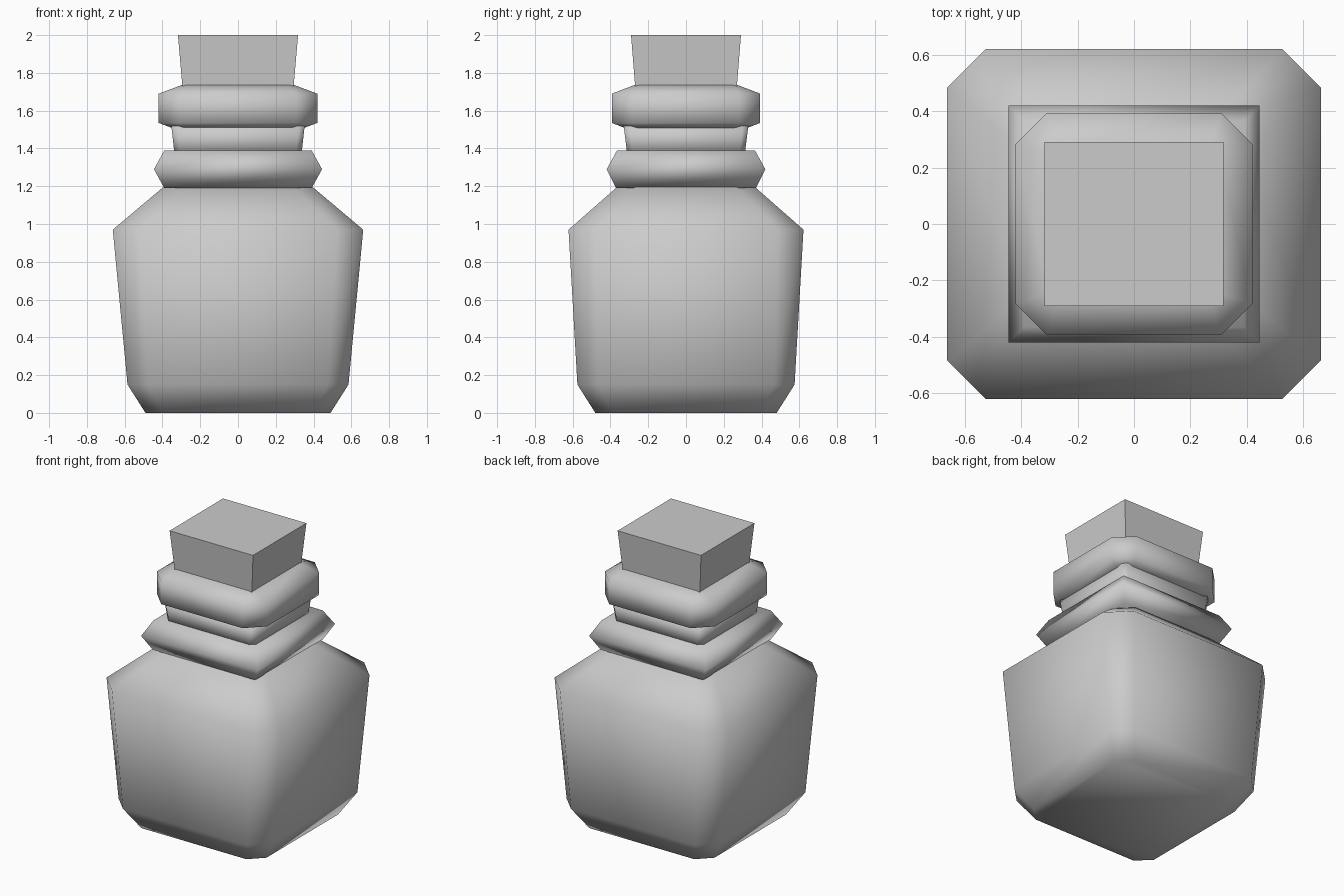
import bpy
import bmesh

cube = bpy.data.objects.get("Cube")
if cube:
    bpy.data.objects.remove(cube, do_unlink=True)

grey = bpy.data.materials.new("plain_grey")
grey.use_nodes = True
colour = (0.6, 0.6, 0.6, 1)
grey.diffuse_color = colour
grey.node_tree.nodes["Principled BSDF"].inputs["Base Color"].default_value = colour


def outline(hx, hy, cut):
    """Rectangle with its corners cut off, or a plain one when cut is 0."""
    points = []
    for sx, sy in ((1, 1), (-1, 1), (-1, -1), (1, -1)):
        pair = [(sx * hx, sy * (hy - cut)), (sx * (hx - cut), sy * hy)]
        if sx * sy < 0:
            pair.reverse()
        points += pair if cut else pair[:1]
    return points


def loft(name, levels, smooth=True):
    """Stack outlines given as (z, half width, half depth, corner cut)."""
    bm = bmesh.new()
    rings = [[bm.verts.new((x, y, z)) for x, y in outline(hx, hy, cut)]
             for z, hx, hy, cut in levels]
    for low, high in zip(rings, rings[1:]):
        n = len(low)
        for i in range(n):
            j = (i + 1) % n
            bm.faces.new((low[i], low[j], high[j], high[i]))
    bm.faces.new(rings[0][::-1])
    bm.faces.new(rings[-1])
    bmesh.ops.recalc_face_normals(bm, faces=bm.faces)
    for face in bm.faces:
        face.smooth = smooth
    mesh = bpy.data.meshes.new(name)
    bm.to_mesh(mesh)
    bm.free()
    mesh.materials.append(grey)
    obj = bpy.data.objects.new(name, mesh)
    bpy.context.collection.objects.link(obj)
    return obj


# Wide bottle body with sloping shoulders
loft("bottle_body", [
    (0.0, 0.49, 0.48, 0.09),
    (0.15, 0.585, 0.575, 0.11),
    (0.97, 0.663, 0.622, 0.137),
    (1.20, 0.39, 0.36, 0.10),
])

# Square ring around the base of the neck
loft("lower_ring", [
    (1.19, 0.39, 0.37, 0),
    (1.29, 0.445, 0.42, 0),
    (1.39, 0.39, 0.365, 0),
])

# Neck between the two rings
loft("neck", [
    (1.36, 0.335, 0.31, 0.03),
    (1.52, 0.353, 0.33, 0.03),
])

# Thick lip with cut corners
loft("bottle_lip", [
    (1.505, 0.34, 0.315, 0.06),
    (1.535, 0.42, 0.393, 0.11),
    (1.69, 0.42, 0.393, 0.11),
    (1.735, 0.30, 0.275, 0.03),
])

# Tapered square stopper
loft("stopper", [
    (1.70, 0.292, 0.267, 0),
    (2.0, 0.318, 0.291, 0),
], smooth=False)
